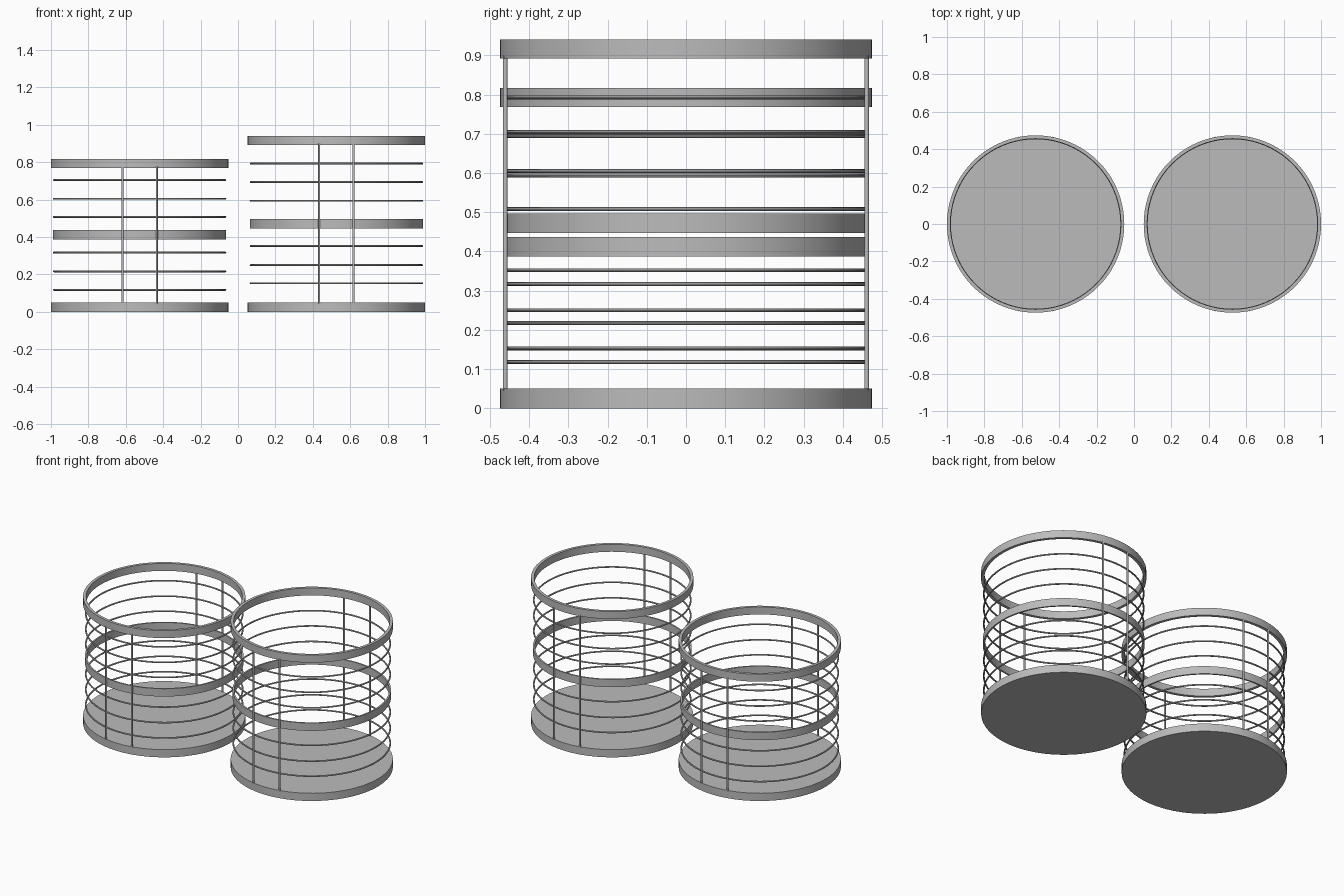
import bpy, math

cube = bpy.data.objects.get("Cube")
if cube:
    bpy.data.objects.remove(cube, do_unlink=True)

metal = bpy.data.materials.new("grey_metal")
metal.use_nodes = True
COLOR = (0.5, 0.5, 0.5, 1)
metal.diffuse_color = COLOR
bsdf = metal.node_tree.nodes["Principled BSDF"]
bsdf.inputs["Base Color"].default_value = COLOR

SEGMENTS = 80


def finish(obj, name):
    obj.name = name
    obj.data.materials.append(metal)
    bpy.ops.object.shade_smooth_by_angle(angle=math.radians(40))
    return obj


def cylinder(name, x, y, z0, z1, radius, sides):
    bpy.ops.mesh.primitive_cylinder_add(vertices=sides, radius=radius, depth=z1 - z0,
                                        location=(x, y, (z0 + z1) / 2))
    return finish(bpy.context.object, name)


def band(name, x, z0, z1, inner, outer):
    """Flat hoop: a rectangular profile swept around the basket axis."""
    profile = [(inner, z0), (outer, z0), (outer, z1), (inner, z1)]
    verts, faces = [], []
    for i in range(SEGMENTS):
        a = math.tau * i / SEGMENTS
        verts += [(r * math.cos(a), r * math.sin(a), z) for r, z in profile]
        for k in range(4):
            n, m = (i + 1) % SEGMENTS * 4, (k + 1) % 4
            faces.append((i * 4 + k, n + k, n + m, i * 4 + m))
    mesh = bpy.data.meshes.new(name)
    mesh.from_pydata(verts, [], faces)
    obj = bpy.data.objects.new(name, mesh)
    obj.location.x = x
    bpy.context.collection.objects.link(obj)
    bpy.ops.object.select_all(action='DESELECT')
    obj.select_set(True)
    bpy.context.view_layer.objects.active = obj
    return finish(obj, name)


def wire_ring(name, x, z):
    bpy.ops.mesh.primitive_torus_add(location=(x, 0, z), major_radius=0.4585,
                                     minor_radius=0.005, major_segments=SEGMENTS,
                                     minor_segments=8)
    return finish(bpy.context.object, name)


def basket(label, x, height, middle, ring_heights):
    # Solid base, top rim and middle hoop
    cylinder(label + "_base", x, 0, 0, 0.05, 0.474, SEGMENTS)
    band(label + "_top_rim", x, height - 0.048, height, 0.456, 0.474)
    band(label + "_middle_hoop", x, middle - 0.025, middle + 0.025, 0.453, 0.463)
    # Thin wire rings
    for i, z in enumerate(ring_heights):
        wire_ring(f"{label}_wire_ring_{i + 1}", x, z)
    # Upright rods, a pair at the front and a pair at the back
    for side, y in (("front", -0.461), ("back", 0.461)):
        for hand, dx in (("right", -0.092), ("left", 0.092)):
            cylinder(f"{label}_{side}_{hand}_rod", x + dx, y, 0.045, height - 0.04, 0.006, 10)


basket("short_basket", -0.526, 0.817, 0.412, (0.118, 0.217, 0.317, 0.508, 0.605, 0.705))
basket("tall_basket", 0.526, 0.94, 0.472, (0.153, 0.25, 0.352, 0.594, 0.694, 0.793))
